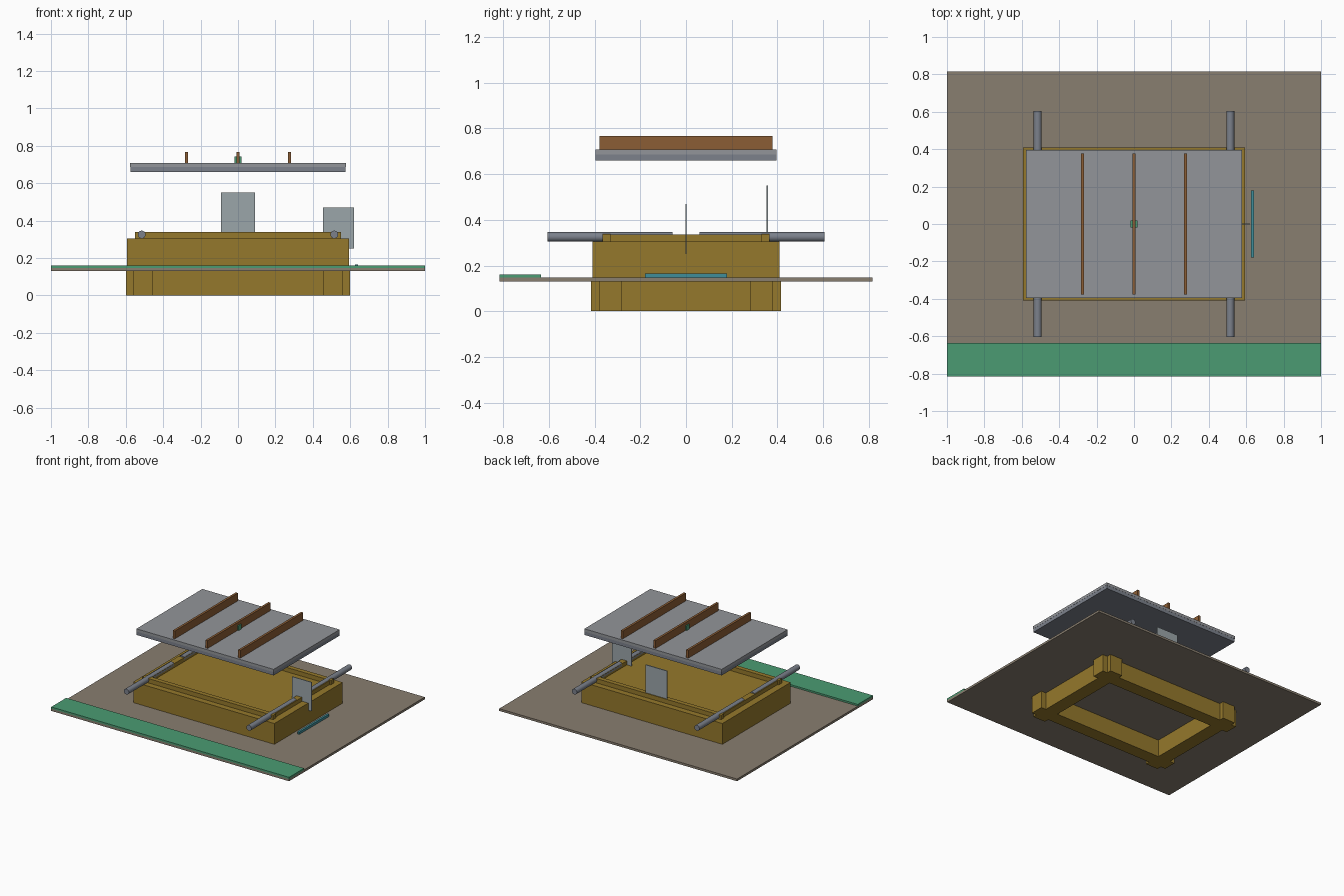
import bpy, bmesh, math
from mathutils import Matrix

if "Cube" in bpy.data.objects:
    bpy.data.objects.remove(bpy.data.objects["Cube"])


def mat(name, c):
    m = bpy.data.materials.new(name)
    m.diffuse_color = (*c, 1)
    m.use_nodes = True
    m.node_tree.nodes["Principled BSDF"].inputs["Base Color"].default_value = m.diffuse_color
    return m


OCHRE = mat("ochre", (0.30, 0.19, 0.025))
EARTH = mat("earth", (0.25, 0.21, 0.16))
GREEN = mat("green", (0.07, 0.33, 0.17))
BROWN = mat("brown", (0.26, 0.11, 0.035))
TEAL = mat("teal", (0.05, 0.27, 0.32))
STEEL = mat("steel", (0.20, 0.22, 0.26))
SLATE = mat("slate", (0.29, 0.30, 0.32))
PANE = mat("pane", (0.33, 0.38, 0.40))


def finish(name, bm, m):
    me = bpy.data.meshes.new(name)
    bm.to_mesh(me)
    bm.free()
    me.materials.append(m)
    ob = bpy.data.objects.new(name, me)
    bpy.context.collection.objects.link(ob)
    return ob


def box(name, x0, x1, y0, y1, z0, z1, m):
    bm = bmesh.new()
    t = Matrix.Translation(((x0 + x1) / 2, (y0 + y1) / 2, (z0 + z1) / 2))
    s = Matrix.Diagonal((x1 - x0, y1 - y0, z1 - z0, 1))
    bmesh.ops.create_cube(bm, size=1, matrix=t @ s)
    return finish(name, bm, m)


def rod(name, x, y0, y1, z, r, m):
    bm = bmesh.new()
    t = Matrix.Translation((x, (y0 + y1) / 2, z)) @ Matrix.Rotation(math.pi / 2, 4, 'X')
    bmesh.ops.create_cone(bm, cap_ends=True, segments=20, radius1=r, radius2=r,
                          depth=abs(y1 - y0), matrix=t)
    for f in bm.faces:
        f.smooth = len(f.verts) == 4
    return finish(name, bm, m)


def pair(a, b, s):
    return sorted((a * s, b * s))


# ground plate and front strip
box("ground_plate", -1, 1, -0.815, 0.815, 0.13, 0.147, EARTH)
box("front_strip", -1, 1, -0.815, -0.635, 0.147, 0.16, GREEN)

# crossing foundation beams and upper rim beams
for s, side in ((-1, "a"), (1, "b")):
    box("foundation_long_beam_" + side, -0.6, 0.6, *pair(0.28, 0.38, s), 0, 0.13, OCHRE)
    box("foundation_short_beam_" + side, *pair(0.455, 0.56, s), -0.415, 0.415, 0, 0.13, OCHRE)
    box("rim_long_beam_" + side, -0.55, 0.55, *pair(0.33, 0.365, s), 0.305, 0.338, OCHRE)
    box("rim_short_beam_" + side, *pair(0.495, 0.54, s), -0.365, 0.365, 0.305, 0.335, OCHRE)

# main body
box("body", -0.593, 0.593, -0.41, 0.41, 0.147, 0.305, OCHRE)

# carrying rods
for sx in (-1, 1):
    for sy in (-1, 1):
        rod("carrying_rod", sx * 0.515, sy * 0.06, sy * 0.605, 0.325, 0.021, STEEL)

# upright panes
box("back_pane", -0.09, 0.09, 0.351, 0.359, 0.335, 0.55, PANE)
box("side_pane", 0.455, 0.62, -0.003, 0.003, 0.25, 0.47, PANE)

# side marker bar
box("side_bar", 0.625, 0.641, -0.18, 0.18, 0.147, 0.165, TEAL)

# raised lid with ribs and centre knob
box("lid_lower", -0.576, 0.576, -0.395, 0.395, 0.66, 0.686, STEEL)
box("lid_upper", -0.577, 0.577, -0.396, 0.396, 0.686, 0.707, SLATE)
for x in (-0.275, 0, 0.275):
    box("lid_rib", x - 0.009, x + 0.009, -0.378, 0.378, 0.705, 0.766, BROWN)
box("lid_knob", -0.018, 0.018, -0.018, 0.018, 0.707, 0.743, GREEN)
